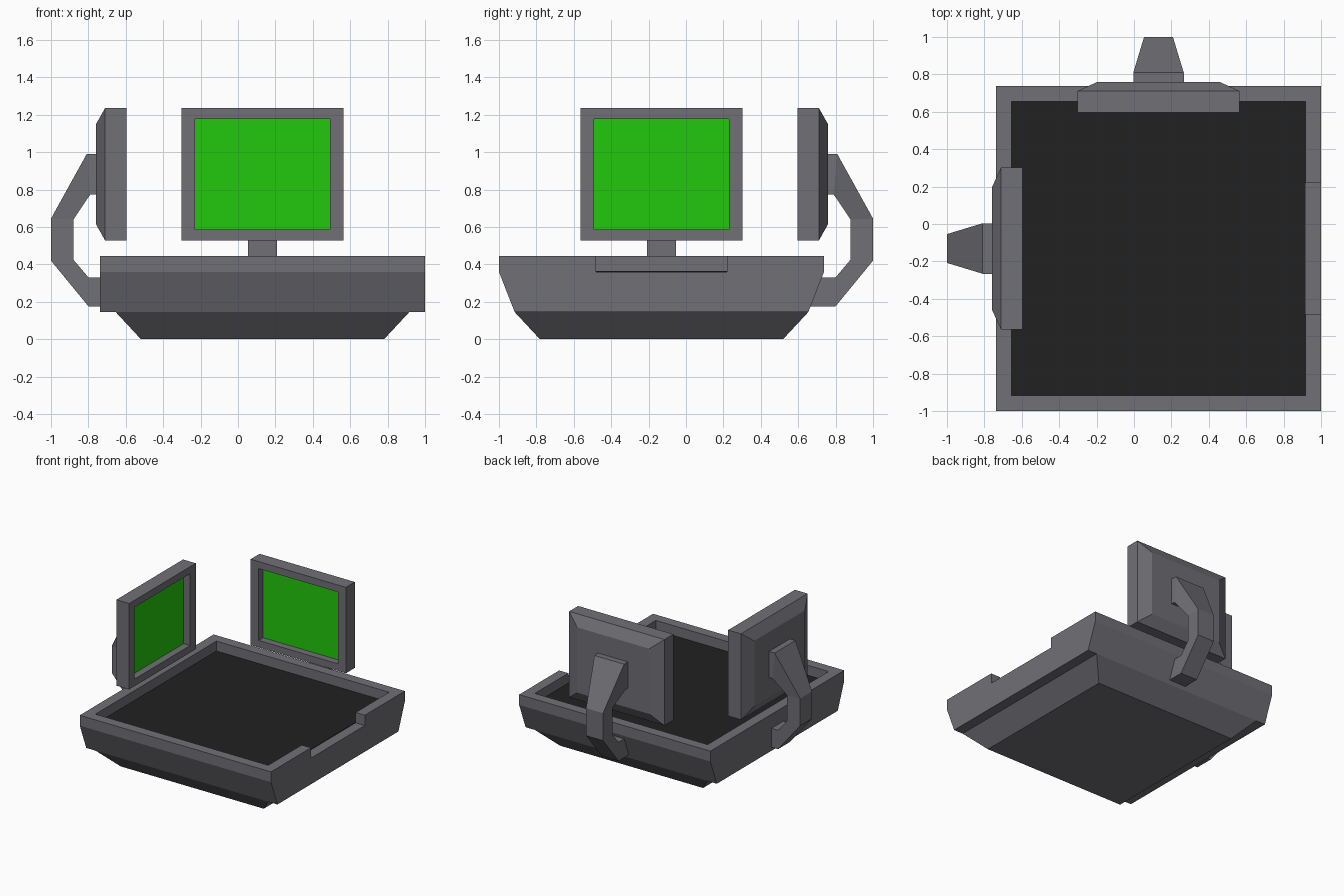
import bpy
import bmesh
from math import pi

if "Cube" in bpy.data.objects:
    bpy.data.objects.remove(bpy.data.objects["Cube"], do_unlink=True)


def material(name, r, g, b):
    mat = bpy.data.materials.new(name)
    mat.use_nodes = True
    mat.diffuse_color = (r, g, b, 1)
    mat.node_tree.nodes["Principled BSDF"].inputs["Base Color"].default_value = (r, g, b, 1)
    return mat


GREY = material("grey metal", 0.16, 0.16, 0.18)
BLACK = material("black floor", 0.015, 0.015, 0.015)
GREEN = material("green screen", 0.016, 0.58, 0.004)


def loft(name, rings, mats, cap_material=0):
    """Skin a run of equal-sized rings; the first cap can take its own material."""
    bm = bmesh.new()
    rows = [[bm.verts.new(p) for p in ring] for ring in rings]
    for a, b in zip(rows, rows[1:]):
        for i in range(len(a)):
            j = (i + 1) % len(a)
            bm.faces.new((a[i], a[j], b[j], b[i]))
    bm.faces.new(rows[0][::-1]).material_index = cap_material
    bm.faces.new(rows[-1])
    bmesh.ops.recalc_face_normals(bm, faces=bm.faces)
    mesh = bpy.data.meshes.new(name)
    bm.to_mesh(mesh)
    bm.free()
    for mat in mats:
        mesh.materials.append(mat)
    obj = bpy.data.objects.new(name, mesh)
    bpy.context.collection.objects.link(obj)
    obj.location = (CENTRE, -CENTRE, 0)
    return obj


def flat_ring(half_x, half_y, z):
    return [(-half_x, -half_y, z), (half_x, -half_y, z), (half_x, half_y, z), (-half_x, half_y, z)]


def upright_ring(half_x, half_z, y, mid=0.882):
    return [(-half_x, y, mid - half_z), (half_x, y, mid - half_z),
            (half_x, y, mid + half_z), (-half_x, y, mid + half_z)]


# Every part is laid out around the middle of the tub
CENTRE = 0.131
OUTER, INNER = 0.869, 0.785
BASE_TOP, LEDGE, RIM_TOP = 0.145, 0.36, 0.445

# Tub: tapered base, body sloping at front and back, dark floor
loft("tub_base", [flat_ring(0.65, 0.65, 0), flat_ring(INNER, INNER, BASE_TOP)], [GREY])
loft("tub_body", [flat_ring(OUTER, INNER, BASE_TOP), flat_ring(OUTER, OUTER, LEDGE)], [GREY])
loft("tub_floor", [flat_ring(INNER, INNER, LEDGE), flat_ring(INNER, INNER, LEDGE + 0.004)], [BLACK])

# Rim: one C-shaped wall whose gap is the notch on the left side
half_gap = 0.35
plan = [(OUTER, half_gap), (OUTER, OUTER), (-OUTER, OUTER), (-OUTER, -OUTER),
        (OUTER, -OUTER), (OUTER, -half_gap), (INNER, -half_gap), (INNER, -INNER),
        (-INNER, -INNER), (-INNER, INNER), (INNER, INNER), (INNER, half_gap)]
loft("tub_rim", [[(x, y, z) for x, y in plan] for z in (LEDGE, RIM_TOP)], [GREY])

# Arm stations: outer (y, z), inner (y, z), half width
ARM = [((0.88, 0.99), (0.88, 0.775), 0.135),
       ((0.94, 0.99), (0.92, 0.775), 0.135),
       ((1.131, 0.645), (1.011, 0.64), 0.077),
       ((1.131, 0.42), (1.011, 0.425), 0.077),
       ((0.93, 0.175), (0.93, 0.33), 0.077),
       ((0.79, 0.175), (0.84, 0.33), 0.077)]

# Two matching monitors, one at the back and one on the right
for side, turn in (("back", 0), ("right", pi / 2)):
    monitor = loft(side + "_monitor",
                   [upright_ring(0.36, 0.295, 0.785),
                    upright_ring(0.36, 0.295, 0.726),
                    upright_ring(0.433, 0.353, 0.726),
                    upright_ring(0.433, 0.353, 0.842),
                    upright_ring(0.328, 0.268, 0.89)],
                   [GREY, GREEN], cap_material=1)
    arm = loft(side + "_arm",
               [[(-w, *outer), (w, *outer), (w, *inner), (-w, *inner)] for outer, inner, w in ARM],
               [GREY])
    monitor.rotation_euler.z = arm.rotation_euler.z = turn
